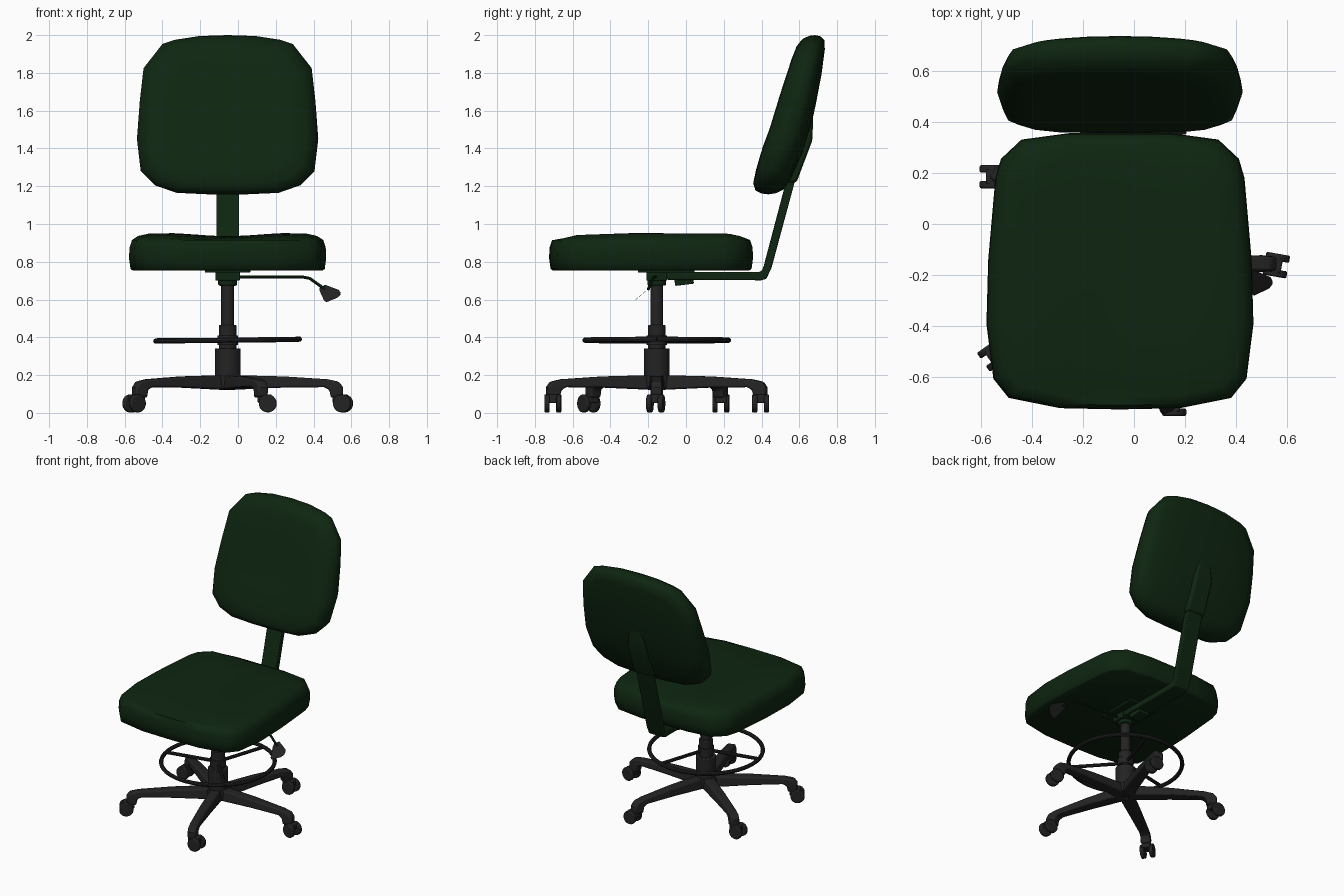
import bpy, bmesh, math
from mathutils import Vector, Matrix

cube = bpy.data.objects.get("Cube")
if cube:
    bpy.data.objects.remove(cube, do_unlink=True)

CX, CY = -0.055, -0.155   # column axis


def material(name, rgb):
    m = bpy.data.materials.new(name)
    m.use_nodes = True
    m.diffuse_color = (*rgb, 1)
    m.node_tree.nodes["Principled BSDF"].inputs["Base Color"].default_value = (*rgb, 1)
    return m


GREEN = material("dark_green", (0.0045, 0.019, 0.0055))
GREY = material("charcoal", (0.017, 0.017, 0.017))


def finish(name, bm, mat, angle=35, bevel=0.0):
    bmesh.ops.recalc_face_normals(bm, faces=bm.faces)
    me = bpy.data.meshes.new(name)
    bm.to_mesh(me)
    bm.free()
    me.materials.append(mat)
    ob = bpy.data.objects.new(name, me)
    bpy.context.collection.objects.link(ob)
    if bevel:
        mod = ob.modifiers.new("Bevel", "BEVEL")
        mod.width, mod.segments = bevel, 2
        mod.limit_method, mod.angle_limit = "ANGLE", math.radians(40)
    bpy.ops.object.select_all(action="DESELECT")
    ob.select_set(True)
    bpy.context.view_layer.objects.active = ob
    bpy.ops.object.shade_smooth_by_angle(angle=math.radians(angle))
    return ob


def loft(bm, rings):
    """Skin rings of equal length and close both ends."""
    rows = [[bm.verts.new(p) for p in ring] for ring in rings]
    n = len(rows[0])
    for a, b in zip(rows, rows[1:]):
        for i in range(n):
            j = (i + 1) % n
            bm.faces.new((a[i], a[j], b[j], b[i]))
    for row in (rows[0], rows[-1]):
        bm.faces.new(row)


def tube(bm, path, radius, sides=10, closed=False):
    """Round rod along a path."""
    pts = [Vector(p) for p in path]
    rings, n = [], len(pts)
    for i, p in enumerate(pts):
        a, b = (pts[i - 1], pts[(i + 1) % n]) if closed else (pts[max(i - 1, 0)], pts[min(i + 1, n - 1)])
        q = (b - a).to_track_quat("Z", "Y")
        rings.append([p + q @ Vector((radius * math.cos(t), radius * math.sin(t), 0))
                      for t in (math.tau * k / sides for k in range(sides))])
    loft(bm, rings)


def cylinder(bm, radius, depth, matrix, sides=24):
    bmesh.ops.create_cone(bm, cap_ends=True, segments=sides, radius1=radius,
                          radius2=radius, depth=depth, matrix=matrix)


def box(bm, size, matrix):
    bmesh.ops.create_cube(bm, size=1, matrix=matrix @ Matrix.Diagonal((*size, 1)))


def mirrored(half):
    """Close a half outline that starts and ends on the centre line."""
    return half + [(-x, v) for x, v in half[-2:0:-1]]


def lerp_table(table, v):
    for (a, fa), (b, fb) in zip(table, table[1:]):
        if v <= b:
            break
    return fa + (fb - fa) * (v - a) / (b - a)


# Seat cushion: scaled copies of its outline with a slight saddle on top
seat_outline = mirrored([(0, 0.355), (0.2, 0.355), (0.385, 0.33), (0.465, 0.255), (0.487, 0.18),
                         (0.515, -0.14), (0.522, -0.39), (0.495, -0.605), (0.435, -0.68),
                         (0.235, -0.72), (0, -0.725)])
seat_layers = [(0.965, 0.755), (0.985, 0.762), (1, 0.82), (0.995, 0.875), (0.97, 0.915),
               (0.91, 0.938), (0.8, 0.951), (0.55, 0.955), (0.3, 0.955), (0.1, 0.955)]


def seat_point(x, y, s, z):
    y = -0.18 + (y + 0.18) * s
    x *= s
    if z > 0.93:
        z -= 0.02 * math.exp(-(x / 0.22) ** 2) + 0.03 * max(0, -0.3 - y)
    return (CX + x, y, z)


bm = bmesh.new()
loft(bm, [[seat_point(x, y, s, z) for x, y in seat_outline] for s, z in seat_layers])
finish("seat_cushion", bm, GREEN, 60)

# Backrest cushion: leaning, curved pad
back_outline = mirrored([(0, 2.0), (0.15, 1.995), (0.28, 1.975), (0.345, 1.953), (0.445, 1.825),
                         (0.465, 1.65), (0.48, 1.45), (0.46, 1.28), (0.385, 1.205),
                         (0.27, 1.165), (0.1, 1.157), (0, 1.157)])
lean = [(1.15, 0.425), (1.3, 0.48), (1.5, 0.55), (1.75, 0.615), (2.0, 0.675)]
thick = [(1.15, 0.095), (1.4, 0.112), (1.7, 0.1), (2.0, 0.075)]
back_layers = [(0.1, -0.97), (0.4, -1), (0.7, -1), (0.86, -0.94), (0.95, -0.7), (0.99, -0.3),
               (1, 0.1), (0.985, 0.5), (0.94, 0.82), (0.82, 0.96), (0.5, 1), (0.1, 1)]


def back_point(x, z, s, t):
    z = 1.58 + (z - 1.58) * s
    y = lerp_table(lean, z) + t * lerp_table(thick, z) - 0.12 * (x * s) ** 2 * (t > 0)
    return (CX + x * s, y, z)


bm = bmesh.new()
loft(bm, [[back_point(x, z, s, t) for x, z in back_outline] for s, t in back_layers])
finish("backrest_cushion", bm, GREEN, 60)

# Raised socket on the backrest rear that receives the post
bm = bmesh.new()
loft(bm, [[(CX - w, y0, z), (CX + w, y0, z), (CX + w * 0.8, y1, z), (CX - w * 0.8, y1, z)]
          for w, y0, y1, z in ((0.085, 0.5, 0.585, 1.22), (0.085, 0.55, 0.668, 1.44),
                               (0.07, 0.6, 0.672, 1.52), (0.04, 0.62, 0.675, 1.66))])
finish("backrest_socket", bm, GREEN, 35, 0.012)

# Bent flat post carrying the backrest
bm = bmesh.new()
post = [((-0.12, 0.745), (-0.12, 0.705)), ((0.385, 0.745), (0.4, 0.702)), ((0.403, 0.755), (0.425, 0.71)),
        ((0.412, 0.78), (0.452, 0.765)), ((0.565, 1.36), (0.61, 1.35))]
loft(bm, [[(CX - 0.06, *a), (CX + 0.06, *a), (CX + 0.06, *b), (CX - 0.06, *b)] for a, b in post])
finish("backrest_post", bm, GREEN, 30, 0.006)

# Mechanism below the seat
bm = bmesh.new()
box(bm, (0.13, 0.11, 0.06), Matrix.Translation((CX, CY, 0.73)))
cylinder(bm, 0.05, 0.03, Matrix.Translation((CX, CY, 0.69)), 16)
box(bm, (0.24, 0.3, 0.015), Matrix.Translation((CX, CY + 0.05, 0.75)))
box(bm, (0.09, 0.1, 0.04), Matrix.Translation((CX, -0.01, 0.698)) @ Matrix.Rotation(0.12, 4, "X"))
finish("seat_mechanism", bm, GREEN, 30, 0.005)

# Height lever and its paddle
bm = bmesh.new()
tube(bm, [(CX, -0.16, 0.72), (0.34, -0.17, 0.72), (0.38, -0.175, 0.712), (0.46, -0.2, 0.655)], 0.008, 8)
finish("lever_rod", bm, GREEN)
bm = bmesh.new()
paddle = [(0.43, 0.655), (0.46, 0.673), (0.535, 0.645), (0.543, 0.632), (0.53, 0.617), (0.47, 0.592), (0.455, 0.6)]
loft(bm, [[(x, -0.185 - (0.67 - z) * 1.15 + d, z + d) for x, z in paddle] for d in (-0.007, 0.007)])
finish("lever_paddle", bm, GREY, 35, 0.003)

# Stepped gas column
bm = bmesh.new()
for r, z0, z1 in ((0.068, 0.13, 0.342), (0.046, 0.33, 0.465), (0.034, 0.45, 0.69), (0.08, 0.13, 0.195)):
    cylinder(bm, r, z1 - z0, Matrix.Translation((CX, CY, (z0 + z1) / 2)))
finish("column", bm, GREY, 35, 0.004)

# Foot ring with three spokes
bm = bmesh.new()
ring = [(CX + 0.38 * math.cos(t), CY + 0.38 * math.sin(t), 0.385 + 0.005 * math.cos(t))
        for t in (math.tau * k / 48 for k in range(49))]
tube(bm, ring[:-1] + [ring[0]], 0.014)
for deg in (72, 192, 312):
    a = math.radians(deg)
    tube(bm, [(CX, CY, 0.385), (CX + 0.38 * math.cos(a), CY + 0.38 * math.sin(a), 0.385)], 0.012)
cylinder(bm, 0.054, 0.05, Matrix.Translation((CX, CY, 0.385)))
finish("foot_ring", bm, GREY)

# Five arms, each ending in a twin-wheel caster: (arm angle, caster heading)
arm = [(0.02, 0.122, 0.02, 0.2, 0.045), (0.3, 0.134, 0.3, 0.193, 0.04), (0.51, 0.136, 0.53, 0.178, 0.034),
       (0.538, 0.122, 0.59, 0.165, 0.034), (0.545, 0.09, 0.612, 0.135, 0.034), (0.545, 0.08, 0.612, 0.085, 0.033)]
for i, (angle, heading) in enumerate(((0, -10), (72, 0), (144, 180), (216, 215), (288, 0)), 1):
    place = Matrix.Translation((CX, CY, 0)) @ Matrix.Rotation(math.radians(angle), 4, "Z")
    bm = bmesh.new()
    loft(bm, [[place @ Vector(p) for p in ((rb, -w, zb), (rb, w, zb), (rt, w * 0.8, zt), (rt, -w * 0.8, zt))]
              for rb, zb, rt, zt, w in arm])
    finish(f"base_arm_{i}", bm, GREY, 35, 0.01)

    spot = place @ Vector((0.578, 0, 0))
    turn = Matrix.Translation(spot) @ Matrix.Rotation(math.radians(heading), 4, "Z")
    bm = bmesh.new()
    for side in (-1, 1):
        cylinder(bm, 0.048, 0.028, turn @ Matrix.Translation((0.034, side * 0.031, 0.05))
                 @ Matrix.Rotation(math.pi / 2, 4, "X"), 18)
    box(bm, (0.075, 0.06, 0.045), turn @ Matrix.Translation((0.018, 0, 0.075)))
    finish(f"caster_{i}", bm, GREY, 35, 0.006)
